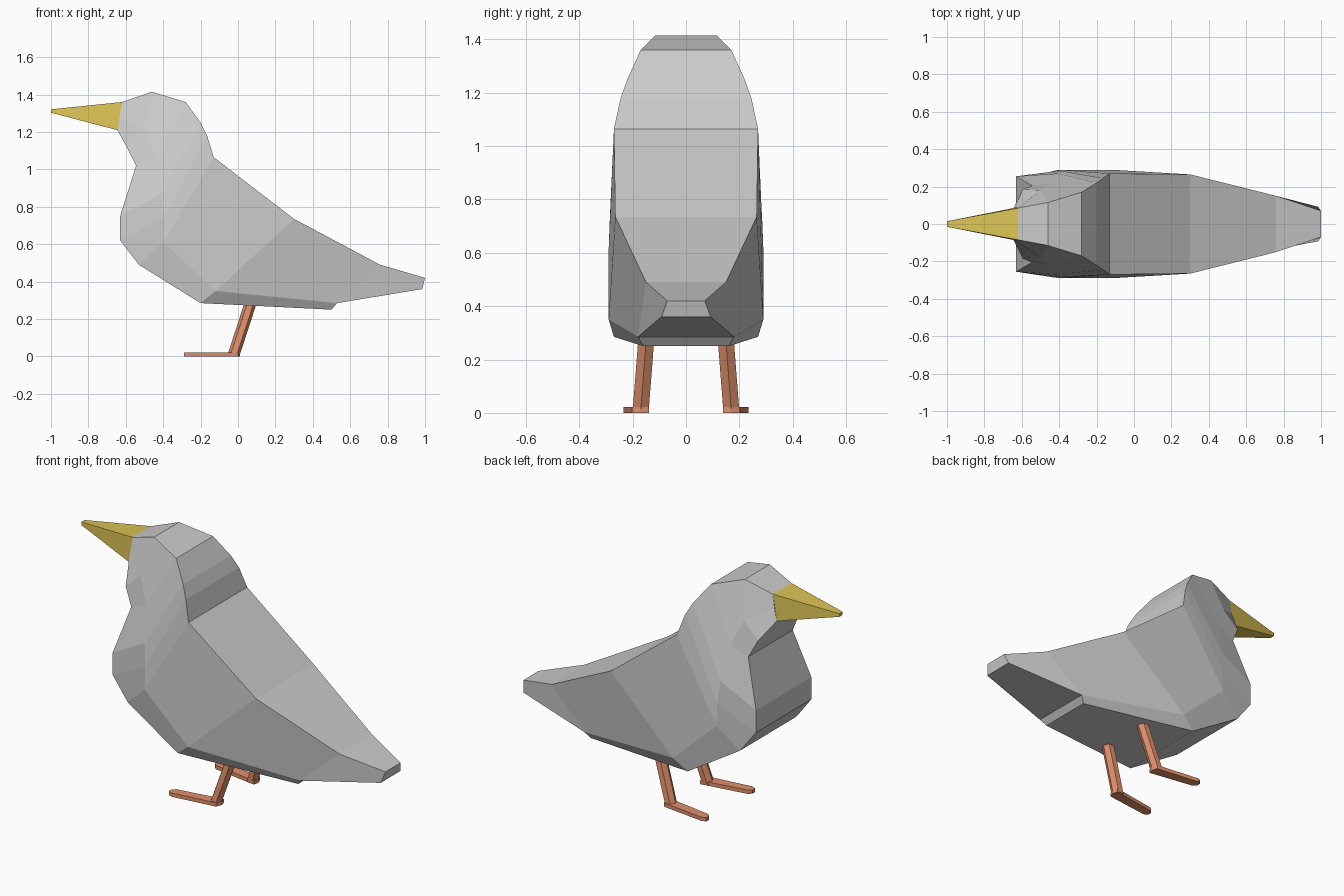
import bpy, bmesh
from mathutils import Vector

if "Cube" in bpy.data.objects:
    bpy.data.objects.remove(bpy.data.objects["Cube"])


def material(name, color):
    m = bpy.data.materials.new(name)
    m.diffuse_color = (*color, 1)
    m.use_nodes = True
    m.node_tree.nodes["Principled BSDF"].inputs["Base Color"].default_value = m.diffuse_color
    return m


def loft(name, rings, mat=None):
    """Skin a closed shape through rings of equal point count."""
    bm = bmesh.new()
    loops = [[bm.verts.new(p) for p in ring] for ring in rings]
    for a, b in zip(loops, loops[1:]):
        n = len(a)
        for i in range(n):
            bm.faces.new((a[i], a[(i + 1) % n], b[(i + 1) % n], b[i]))
    bm.faces.new(loops[0][::-1])
    bm.faces.new(loops[-1])
    bmesh.ops.remove_doubles(bm, verts=bm.verts, dist=0.0005)
    bmesh.ops.dissolve_degenerate(bm, edges=bm.edges, dist=0.0005)
    bmesh.ops.recalc_face_normals(bm, faces=bm.faces)
    me = bpy.data.meshes.new(name)
    bm.to_mesh(me)
    bm.free()
    ob = bpy.data.objects.new(name, me)
    bpy.context.collection.objects.link(ob)
    if mat:
        me.materials.append(mat)
    return ob


def section(*half):
    """Symmetric ring from (x, z, half width) points, top to bottom."""
    return ([Vector((x, w, z)) for x, z, w in half] +
            [Vector((x, -w, z)) for x, z, w in reversed(half)])


yellow = material("beak_yellow", (0.72, 0.55, 0.09))
orange = material("leg_orange", (0.75, 0.28, 0.15))

# Body: back edge, side ridge and belly edge of each section, head to tail
loft("body", [section(*s) for s in (
    ((-.62, 1.36, .085), (-.633, 1.28, .088), (-.645, 1.21, .085)),
    ((-.46, 1.415, .115), (-.50, 1.21, .18), (-.595, 1.12, .185)),
    ((-.28, 1.36, .17), (-.44, 1.07, .22), (-.545, 1.02, .205)),
    ((-.20, 1.25, .22), (-.41, .87, .27), (-.63, .75, .255)),
    ((-.165, 1.18, .245), (-.40, .74, .285), (-.63, .62, .255)),
    ((-.13, 1.065, .27), (-.40, .61, .29), (-.53, .49, .26)),
    ((.30, .735, .265), (-.12, .35, .29), (-.20, .285, .27)),
    ((.76, .49, .15), (.53, .285, .18), (.50, .25, .16)),
    ((.76, .49, .15), (.53, .285, .18), (.53, .285, .18)),
    ((1.0, .42, .07), (.985, .36, .092), (.985, .36, .092)),
)])

# Beak
loft("beak", [section((-.62, 1.36, .085), (-.645, 1.21, .085)),
              section((-1.0, 1.321, .015), (-1.0, 1.303, .015))], yellow)

# Legs and feet
hexagon = [(.033, 0), (.017, .03), (-.017, .03),
           (-.033, 0), (-.017, -.03), (.017, -.03)]
sole = [(.005, .138), (.012, .17), (.0, .202), (-.265, .235),
        (-.288, .225), (-.29, .20), (-.27, .182)]
for side, s in (("left", 1), ("right", -1)):
    loft(side + "_leg",
         [[(cx + dx, s * (cy + dy), z) for dx, dy in hexagon]
          for cx, cy, z in ((-.024, .17, .006), (.085, .144, .34))], orange)
    loft(side + "_foot",
         [[(x, s * y, z) for x, y in sole] for z in (0, .022)], orange)
